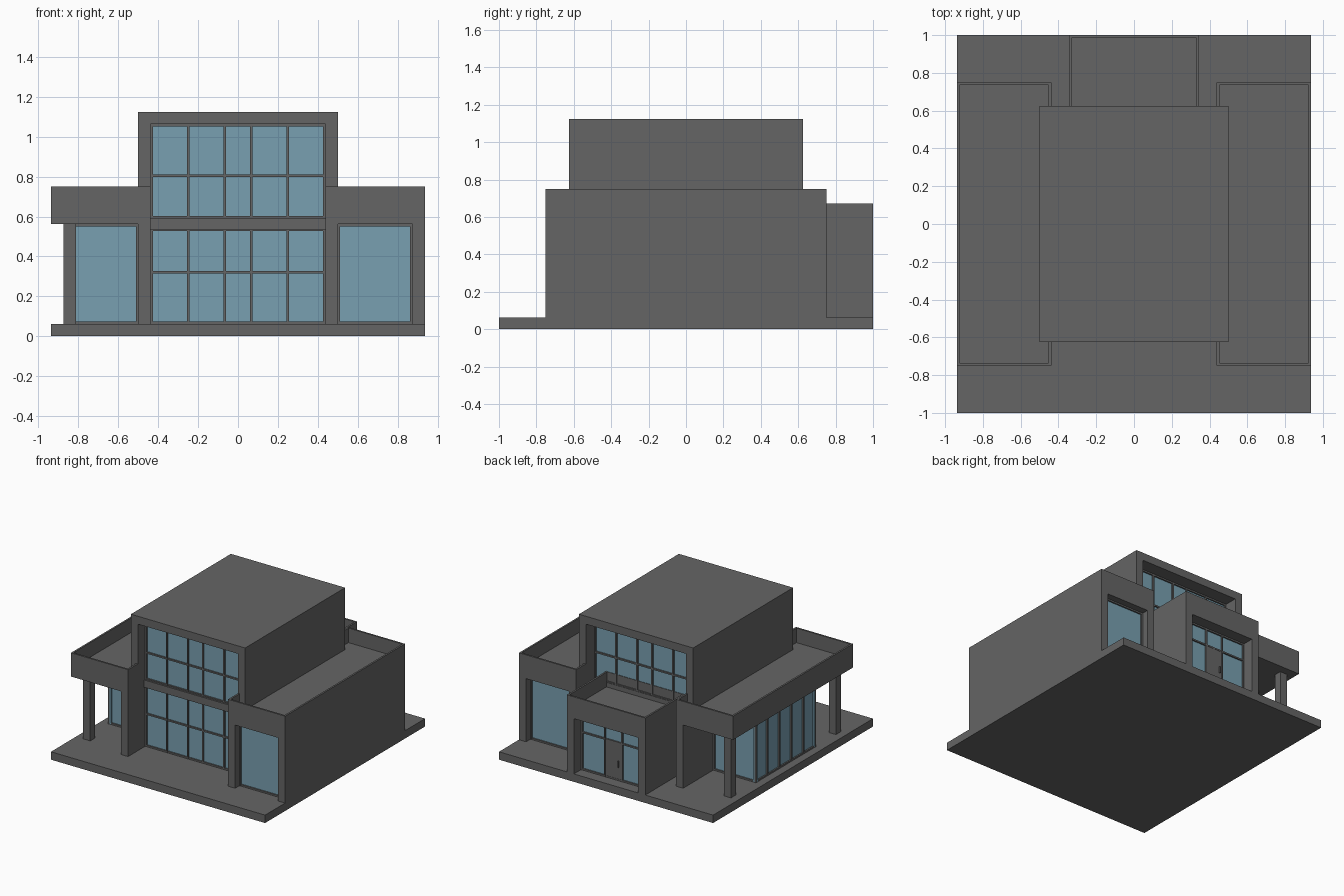
import bpy
import bmesh

cube = bpy.data.objects.get("Cube")
if cube:
    bpy.data.objects.remove(cube, do_unlink=True)


def make_material(name, color):
    mat = bpy.data.materials.new(name)
    mat.use_nodes = True
    mat.diffuse_color = (*color, 1)
    bsdf = next(n for n in mat.node_tree.nodes if n.type == 'BSDF_PRINCIPLED')
    bsdf.inputs["Base Color"].default_value = (*color, 1)
    return mat


GREY = make_material("concrete_grey", (0.13, 0.13, 0.13))
BLUE = make_material("window_blue", (0.19, 0.35, 0.44))

U = 1 / 16          # wall thickness and planning module
BASE = U            # top of the plinth


def box(name, x, y, z, mat=GREY, tray=None):
    """Box from (min, max) ranges; tray=(rim, depth) sinks the top face."""
    bm = bmesh.new()
    bmesh.ops.create_cube(bm, size=1)
    for v in bm.verts:
        for i, (lo, hi) in enumerate((x, y, z)):
            v.co[i] = hi if v.co[i] > 0 else lo
    if tray:
        bm.normal_update()
        top = max(bm.faces, key=lambda f: f.calc_center_median().z)
        bmesh.ops.inset_region(bm, faces=[top], thickness=tray[0])
        rim = bmesh.ops.extrude_discrete_faces(bm, faces=[top])["faces"]
        bmesh.ops.translate(bm, verts=rim[0].verts, vec=(0, 0, -tray[1]))
    mesh = bpy.data.meshes.new(name)
    bm.to_mesh(mesh)
    bm.free()
    mesh.materials.append(mat)
    obj = bpy.data.objects.new(name, mesh)
    bpy.context.collection.objects.link(obj)
    return obj


def window(name, axis, side, pos, span, z, cols=(), rows=(), bar=0.012):
    """Glass sheet with frame and bars, facing side (+1/-1) along axis."""
    def part(label, s, h, d0, d1, mat):
        depth = sorted((pos + side * d0, pos + side * d1))
        x, y = (depth, s) if axis == 'x' else (s, depth)
        box(f"{name}_{label}", x, y, h, mat)

    part("glass", span, z, -0.012, 0, BLUE)
    half = bar / 2
    for c in (span[0] + half, *cols, span[1] - half):
        part("upright", (c - half, c + half), z, 0, 0.012, GREY)
    for r in (z[0] + half, *rows, z[1] - half):
        part("crossbar", span, (r - half, r + half), 0, 0.011, GREY)


# Plinth
box("plinth", (-15 * U, 15 * U), (-1, 1), (0, BASE))

# Central hall: side walls, roof and the two tall glazed ends
for s, label in ((-1, "right"), (1, "left")):
    xs = sorted((s * 7 * U, s * 8 * U))
    box(f"hall_wall_{label}", xs, (-10 * U, 10 * U), (BASE, 18 * U))
    box(f"wing_inner_wall_{label}", xs, (-12 * U, 12 * U), (BASE, 10 * U))
box("hall_roof", (-8 * U, 8 * U), (-10 * U, 10 * U), (17 * U, 18 * U))
hall = (-7 * U, 7 * U)
bars = (-0.25, -0.066, 0.066, 0.25)
window("hall_front_lower", 'y', -1, -0.525, hall, (BASE, 0.54), bars, (0.32,))
window("hall_front_upper", 'y', -1, -0.525, hall, (0.59, 17 * U), bars, (0.805,))
box("hall_front_band", hall, (-0.55, -0.5), (0.535, 0.593))
window("hall_back_upper", 'y', 1, 0.51, hall, (0.59, 17 * U), bars, (0.805,))
box("hall_back_wall", hall, (0.46, 0.525), (BASE, 0.593))

# Solid wing on the left, with a window at each end
box("left_wing_outer_wall", (14 * U, 15 * U), (-12 * U, 12 * U), (BASE, 9 * U))
for s, label in ((-1, "front"), (1, "back")):
    window(f"left_wing_{label}", 'y', s, s * 0.685, (8 * U, 14 * U), (BASE, 9 * U))

# Sunken roofs with parapets over both wings
for s, label in ((-1, "right"), (1, "left")):
    xs = sorted((s * 7 * U, s * 15 * U))
    box(f"{label}_wing_roof", xs, (-12 * U, 12 * U), (9 * U, 12 * U), tray=(0.02, 0.115))

# Open wing on the right: glazed room and canopy posts
room_y = (-6 * U, 6 * U)
step = 12 * U / 5
window("right_room_side", 'x', -1, -0.863, room_y, (BASE, 9 * U),
       [room_y[0] + step * i for i in range(1, 5)])
for s, label in ((-1, "front"), (1, "back")):
    window(f"right_room_{label}", 'y', s, s * 0.363, (-14 * U, -8 * U), (BASE, 9 * U))
    ys = sorted((s * 10 * U, s * 11 * U))
    box(f"canopy_post_{label}", (-14 * U, -13 * U), ys, (BASE, 9 * U))

# Back porch: side walls, lintel, sunken roof, glazed screen and door
P = 5.5 * U
for s, label in ((-1, "right"), (1, "left")):
    xs = sorted((s * P, s * (P - U)))
    box(f"porch_wall_{label}", xs, (0.5, 1), (BASE, 0.55))
box("porch_lintel", (U - P, P - U), (0.5, 1), (0.5, 0.55))
box("porch_roof", (-P, P), (0.5, 1), (0.547, 0.672), tray=(0.02, 0.115))
window("porch_screen", 'y', 1, 0.9, (U - P, P - U), (BASE, 0.5), (-0.075, 0.075), (0.36,))
box("porch_door", (-0.07, 0.07), (0.9, 0.909), (BASE, 0.355))
box("door_handle", (-0.052, -0.044), (0.909, 0.922), (0.17, 0.22))
